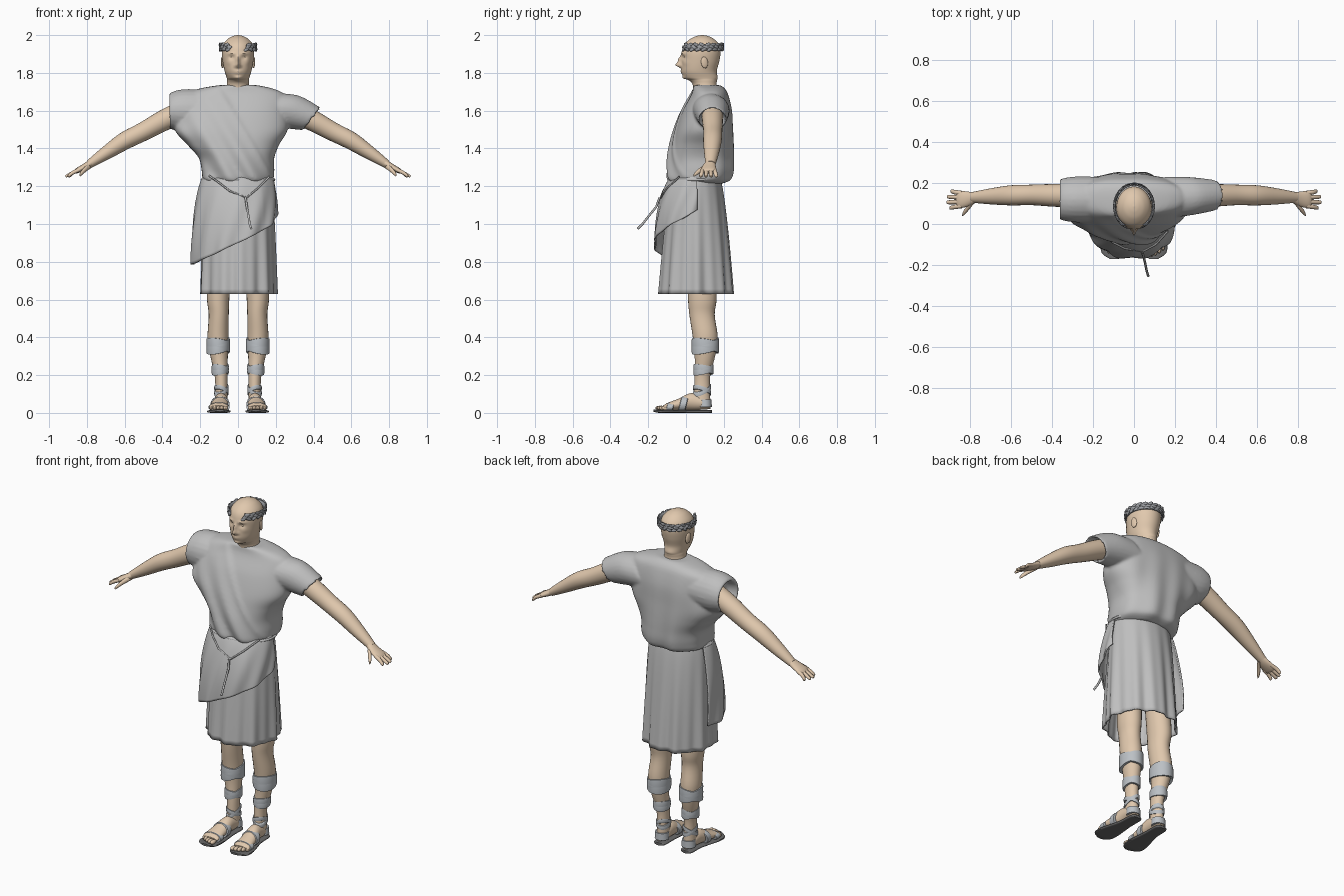
import bpy, math, random
from mathutils import Vector
from math import sin, cos, pi, exp

if "Cube" in bpy.data.objects:
    bpy.data.objects.remove(bpy.data.objects["Cube"])
random.seed(4)
X, Y, Z = Vector((1, 0, 0)), Vector((0, 1, 0)), Vector((0, 0, 1))


def material(name, *rgb):
    m = bpy.data.materials.new(name)
    m.use_nodes = True
    m.diffuse_color = (*rgb, 1)
    m.node_tree.nodes["Principled BSDF"].inputs["Base Color"].default_value = (*rgb, 1)
    return m


skin = material("skin", .75, .58, .42)
cloth = material("grey cloth", .52, .52, .52)
leather = material("pale strap", .5, .53, .56)
dark = material("dark sole", .14, .14, .14)
laurel = material("wreath grey", .33, .34, .36)


def finish(obj, mat, mirror=False, thick=0):
    obj.data.materials.append(mat)
    if thick:
        obj.modifiers.new("thickness", "SOLIDIFY").thickness = thick
    if mirror:
        obj.modifiers.new("mirror", "MIRROR")
    bpy.ops.object.select_all(action="DESELECT")
    obj.select_set(True)
    bpy.context.view_layer.objects.active = obj
    bpy.ops.object.shade_smooth_by_angle(angle=.8)
    return obj


def sheet(name, point, nu, nv, mat, closed=True, caps=False, **extra):
    """Grid surface from point(u, v); u runs around, v runs along."""
    cols = nu if closed else nu + 1
    verts = [point(i / nu, j / nv) for j in range(nv + 1) for i in range(cols)]
    faces = [(j * cols + i, j * cols + (i + 1) % cols,
              (j + 1) * cols + (i + 1) % cols, (j + 1) * cols + i)
             for j in range(nv) for i in range(nu)]
    if caps:
        faces += [tuple(reversed(range(cols))), tuple(range(nv * cols, nv * cols + cols))]
    mesh = bpy.data.meshes.new(name)
    mesh.from_pydata(verts, [], faces)
    obj = bpy.data.objects.new(name, mesh)
    bpy.context.collection.objects.link(obj)
    bpy.context.view_layer.objects.active = obj
    obj.select_set(True)
    bpy.ops.object.mode_set(mode="EDIT")
    bpy.ops.mesh.select_all(action="SELECT")
    bpy.ops.mesh.normals_make_consistent(inside=False)
    bpy.ops.object.mode_set(mode="OBJECT")
    return finish(obj, mat, **extra)


def loft(name, rings, mat, a=X, b=Y, n=24, steps=5, power=1, shape=None, **extra):
    """Smooth solid through rings of (x, y, z, radius along a, radius along b)."""
    last = len(rings) - 1

    def ring(t):
        k = min(int(t * last), last - 1)
        f = t * last - k
        p = [rings[max(0, min(last, k + d))] for d in (-1, 0, 1, 2)]
        return [q1 + .5 * f * (q2 - q0 + f * (2*q0 - 5*q1 + 4*q2 - q3 + f * (3*(q1 - q2) + q3 - q0)))
                for q0, q1, q2, q3 in zip(*p)]

    def point(u, v):
        r = ring(v)
        c, s = cos(u * 2 * pi), sin(u * 2 * pi)
        p = (Vector(r[:3]) + a * r[3] * math.copysign(abs(c) ** power, c)
             + b * r[4] * math.copysign(abs(s) ** power, s))
        return shape(p) if shape else p

    return sheet(name, point, n, last * steps, mat, caps=True, **extra)


def ball(name, place, size, mat, turn=(0, 0, 0), mirror=False):
    bpy.ops.mesh.primitive_uv_sphere_add(segments=12, ring_count=8)
    obj = bpy.context.object
    obj.name, obj.location, obj.rotation_euler, obj.scale = name, place, turn, size
    bpy.ops.object.transform_apply(location=True, rotation=True, scale=True)
    return finish(obj, mat, mirror)


def cord(name, points, radius, mat):
    curve = bpy.data.curves.new(name, "CURVE")
    curve.dimensions, curve.bevel_depth, curve.bevel_resolution = "3D", radius, 1
    line = curve.splines.new("POLY")
    line.points.add(len(points) - 1)
    for p, q in zip(line.points, points):
        p.co = (*q, 1)
    curve.materials.append(mat)
    obj = bpy.data.objects.new(name, curve)
    bpy.context.collection.objects.link(obj)


# Head and neck: facial relief as soft bumps of (x, z, width, height, depth)
relief = [(0, 1.842, .011, .013, .03), (0, 1.868, .009, .02, .018), (.035, 1.902, .02, .007, .006),
          (.033, 1.882, .014, .01, -.009), (0, 1.808, .02, .006, .006), (0, 1.797, .018, .004, .005),
          (0, 1.772, .022, .012, .012), (.05, 1.855, .015, .015, .004), (.016, 1.836, .007, .006, .006)]


def face(p):
    if p.y < .06:
        p.y -= sum(d * exp(-((abs(p.x) - x) / w) ** 2 - ((p.z - z) / h) ** 2)
                   for x, z, w, h, d in relief)
    return p


loft("head", [(0, .11, 1.66, .08, .07), (0, .1, 1.73, .06, .063), (0, .092, 1.76, .058, .072),
              (0, .08, 1.775, .06, .088), (0, .07, 1.81, .071, .093), (0, .076, 1.86, .081, .1),
              (0, .08, 1.91, .086, .103), (0, .083, 1.95, .079, .092), (0, .085, 1.98, .054, .062),
              (0, .086, 1.995, .026, .03), (0, .086, 2, .003, .003)],
     skin, n=96, steps=7, shape=face)
ball("eyes", (.032, -.001, 1.881), (.013, .009, .007), skin, mirror=True)
ball("ears", (.083, .098, 1.855), (.007, .019, .031), skin, (.15, 0, .25), True)

# Laurel wreath, open over the forehead
sheet("wreath_band", lambda u, v: ((.093 + .006 * v) * sin(.5 + u * 5.28),
      .086 - .107 * cos(.5 + u * 5.28), 1.918 + .035 * v), 48, 2, laurel, closed=False, thick=.006)
for k in range(56):
    g = .48 + k * 5.32 / 55
    ball("wreath_leaf", (.098 * sin(g), .086 - .112 * cos(g), 1.937 + (k % 3 - 1) * .013),
         (.016, .004, .009), laurel, (random.uniform(-.3, .3), random.uniform(-.6, .6), g))


# Tunic top with a diagonal shawl fold across the chest
def chest(p):
    front = max(0, min(1, (.1 - p.y) * 12))
    s = (.46 * (p.x + .1) + .27 * (p.z - 1.73)) / .53
    under = 1 / (1 + exp(min(50, s * 250)))
    low = max(0, 1.7 - p.z)
    p.y -= front * under * (.012 + .024 * low * sin(s * 55))
    p.y += (1 - front) * .014 * low * sin(p.x * 45 + p.z * 4)
    return p


top = loft("tunic_top", [(0, .07, 1.215, .16, .125), (0, .078, 1.235, .186, .158), (0, .083, 1.28, .192, .168),
                         (-.008, .085, 1.35, .2, .168), (-.025, .09, 1.42, .243, .162),
                         (-.035, .098, 1.5, .298, .15), (-.025, .113, 1.6, .285, .13),
                         (-.02, .125, 1.68, .27, .1), (-.01, .122, 1.715, .2, .085),
                         (0, .11, 1.735, .1, .072)],
           cloth, n=160, steps=9, power=.85, shape=chest)
sleeves = [loft("left_sleeve", [(.15, .13, 1.6, .1, .115), (.26, .135, 1.595, .095, .105), (.38, .14, 1.56, .077, .078),
                                (.392, .14, 1.555, .07, .07), (.35, .14, 1.58, .055, .055)],
                cloth, Y, Vector((.6, 0, .8))),
           loft("right_sleeve", [(-.15, .12, 1.6, .11, .11), (-.28, .12, 1.6, .112, .114), (-.345, .12, 1.6, .103, .1),
                                 (-.365, .12, 1.595, .09, .085), (-.31, .13, 1.6, .07, .07)],
                cloth, Y, Z)]
for o in [top] + sleeves:
    o.select_set(True)
bpy.context.view_layer.objects.active = top
bpy.ops.object.join()
blend = top.modifiers.new("blend", "REMESH")
blend.mode, blend.voxel_size, blend.use_smooth_shade = "VOXEL", .008, True
soft = top.modifiers.new("soften", "SMOOTH")
soft.factor, soft.iterations = .5, 4


# Pleated skirt and the drape wrapped over its front
def around(g, z, extra=0, pleat=1):
    t = max(0, (1.26 - z) / .63)
    r = extra + pleat * .007 * t * (sin(9 * g) + .7 * sin(16 * g + 1))
    return Vector(((.168 + .032 * t ** .4 + r) * sin(g), .055 - (.118 + .077 * t ** .6 + r) * cos(g), z))


def drape(u, v):
    g = -1.9 + 3.5 * u
    hem = .9 + .115 * sin(g) + .06 * max(0, g / 1.6) ** 3
    fade = max(0, min(1, (1.7 - g) / 1.1))
    out = .012 + .042 * fade * sin(v ** .8 * 1.9) + .006 * v * sin(g * 11 + v * 5)
    return around(g, 1.255 + (hem - 1.255) * v, out, .3)


sheet("skirt", lambda u, v: around(u * 2 * pi, 1.26 - .63 * v), 160, 24, cloth, thick=.008)
sheet("front_drape", drape, 90, 30, cloth, closed=False, thick=.008)

# Waist cord, its sagging front loop and loose tail
cord("waist_cord", [around(k * pi / 24, 1.235, .014) for k in range(49)], .007, cloth)
loop = [(-.85, 1.255, .03), (-.5, 1.22, .034), (-.2, 1.175, .04), (.2, 1.14, .045), (.5, 1.19, .04), (.95, 1.25, .03)]
cord("front_loop", [around(*p) for p in loop], .005, cloth)
cord("cord_tail", [(.04, -.14, 1.14), (.047, -.158, 1.09), (.055, -.195, 1.045), (.062, -.23, 1), (.07, -.255, .975)],
     .006, cloth)

# Arms and hands
across = Vector((.5, 0, .86))
loft("arms", [(.22, .14, 1.63, .06, .06), (.38, .14, 1.555, .056, .056), (.5, .142, 1.49, .05, .05),
              (.6, .14, 1.44, .049, .047), (.7, .135, 1.375, .039, .036), (.79, .13, 1.315, .026, .022)],
     skin, Y, across, mirror=True)
loft("palms", [(.77, .13, 1.328, .024, .02), (.81, .122, 1.303, .036, .018), (.85, .12, 1.283, .042, .014),
               (.866, .12, 1.274, .035, .009)], skin, Y, across, mirror=True)
for k, reach in enumerate((.897, .91, .908, .892)):
    y = .088 + k * .021
    tip = y + (k - 1.5) * .006
    loft("finger", [(.84, y, 1.287, .011, .011), (.875, (y + tip) / 2, 1.271, .011, .01),
                    (reach, tip, 1.253, .009, .007), (reach + .002, tip, 1.251, .002, .002)],
         skin, Y, across, n=10, mirror=True)
loft("thumbs", [(.785, .115, 1.31, .016, .016), (.81, .08, 1.288, .014, .012), (.83, .055, 1.267, .011, .009),
                (.838, .042, 1.255, .004, .004)], skin, Y, across, n=12, mirror=True)

# Legs and feet
loft("legs", [(.095, .075, .85, .065, .07), (.105, .086, .62, .06, .076), (.102, .085, .52, .053, .067),
              (.106, .102, .4, .055, .066), (.1, .1, .3, .046, .054), (.09, .087, .2, .034, .042),
              (.088, .085, .12, .032, .042), (.088, .085, .04, .034, .045)], skin, mirror=True)
loft("feet", [(.088, .13, .04, .018, .018), (.088, .1, .05, .034, .032), (.09, .03, .06, .037, .045),
              (.097, -.04, .045, .045, .03), (.101, -.1, .034, .05, .018), (.103, -.12, .028, .046, .011)],
     skin, X, Z, mirror=True)
for k in range(5):
    ball("toe", (.066 + k * .019, -.138 + k * k * .002, .026), (.013 - k * .001, .024, .012), skin, mirror=True)

# Sandals: soles, leg wraps and foot straps
loft("soles", [(.088, .138, .008, .012, .008), (.088, .12, .008, .036, .008), (.09, .03, .008, .04, .008),
               (.1, -.08, .008, .06, .008), (.102, -.14, .008, .056, .008), (.095, -.172, .012, .02, .006)],
     dark, X, Z, power=.6, mirror=True)


def wrap(name, x, y, z, rx, ry, tall, tilt):
    loft(name, [(x, y, z + s * tall / 2, rx - c, ry - c) for s, c in
                ((-1, .012), (-1, .001), (0, 0), (1, .001), (1, .012))],
         leather, Vector((1, 0, tilt)), Vector((0, 1, -tilt)), n=32, steps=2, mirror=True)


for tilt in (-.2, .15):
    wrap("calf_wrap", .105, .102, .355, .062, .072, .055, tilt)
    wrap("shin_wrap", .094, .092, .23, .045, .053, .036, tilt)
    wrap("ankle_wrap", .088, .085, .12, .038, .048, .022, tilt * 2)
for y, x, z, w, h in ((-.085, .1, .03, .055, .026), (-.015, .095, .045, .05, .042)):
    loft("foot_strap", [(x, y + s, z, w - c, h - c) for s, c in
                        ((-.017, .01), (-.016, 0), (.016, 0), (.017, .01))],
         leather, X, Vector((0, .25, 1)), n=32, steps=2, mirror=True)
loft("heel_strap", [(.088, .1, .03, .04, .037), (.088, .1, .07, .038, .035)], leather, mirror=True)
